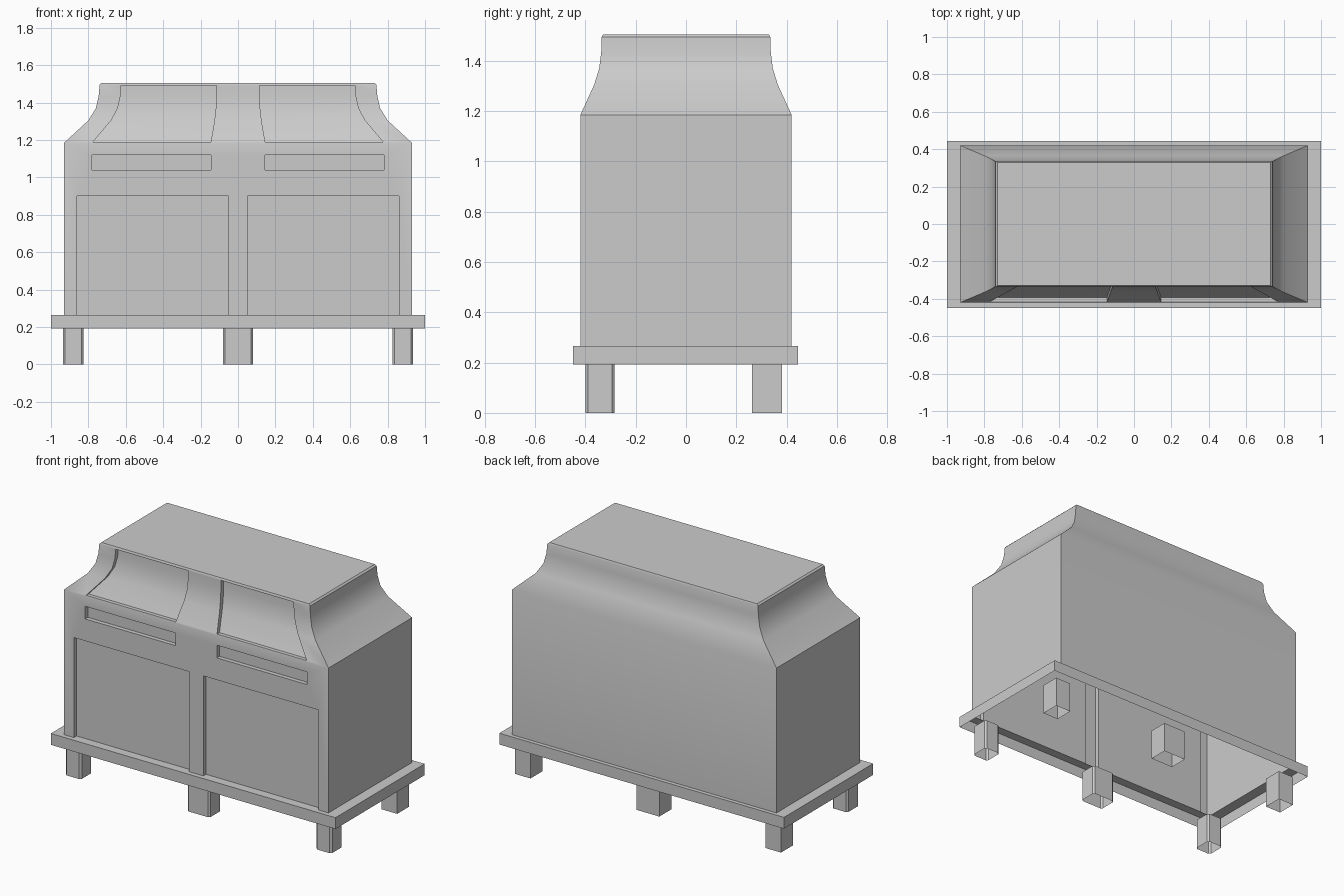
import bpy, bmesh, math

if "Cube" in bpy.data.objects:
    bpy.data.objects.remove(bpy.data.objects["Cube"])


def loft(name, rings, cap=(True, True)):
    """Skin a stack of equal-length vertex rings, optionally capped."""
    bm = bmesh.new()
    loops = [[bm.verts.new(p) for p in r] for r in rings]
    n = len(loops[0])
    for a, b in zip(loops, loops[1:]):
        for i in range(n):
            j = (i + 1) % n
            bm.faces.new((a[i], a[j], b[j], b[i]))
    if cap[0]:
        bm.faces.new(loops[0][::-1])
    if cap[1]:
        bm.faces.new(loops[-1])
    if all(cap):
        bmesh.ops.recalc_face_normals(bm, faces=bm.faces)
    me = bpy.data.meshes.new(name)
    bm.to_mesh(me)
    bm.free()
    ob = bpy.data.objects.new(name, me)
    bpy.context.collection.objects.link(ob)
    return ob


def rect(x0, x1, y0, y1, z):
    return [(x0, y0, z), (x1, y0, z), (x1, y1, z), (x0, y1, z)]


def activate(ob):
    bpy.ops.object.select_all(action='DESELECT')
    ob.select_set(True)
    bpy.context.view_layer.objects.active = ob


# Cabinet body: straight walls with a flared shoulder (half x, half y, z)
profile = [(0.93, 0.42, 1.185), (0.80, 0.365, 1.305), (0.76, 0.345, 1.37),
           (0.745, 0.337, 1.435), (0.74, 0.335, 1.495)]
levels = [(0.93, 0.42, 0.265)] + profile + [(0.73, 0.33, 1.505)]
body = loft("cabinet_body", [rect(-x, x, -y, y, z) for x, y, z in levels])

# Recesses in the front: doors, drawers and curved upper panels
DEPTH = 0.027
cutters = []
for s in (-1, 1):
    for name, xa, xb, z0, z1 in (("door", 0.05, 0.86, 0.2, 0.90),
                                 ("drawer", 0.145, 0.78, 1.04, 1.12)):
        x0, x1 = sorted((s * xa, s * xb))
        cutters.append(loft(name + "_cutter",
                            [rect(x0, x1, -0.6, -0.42 + DEPTH, z) for z in (z0, z1)]))
    rings = []
    for k, (_, y, z) in enumerate(profile):
        t = (y - 0.335) / 0.085
        x0, x1 = sorted((s * (0.115 + 0.03 * t), s * (0.625 + 0.15 * t)))
        z += 0.005 if k == 0 else (-0.004 if k == 4 else 0)
        rings.append(rect(x0, x1, -0.6, -y + DEPTH, z))
    cutters.append(loft("upper_panel_cutter", rings))

activate(body)
for c in cutters:
    c.hide_render = True
    m = body.modifiers.new("recess", 'BOOLEAN')
    m.operation, m.solver, m.object = 'DIFFERENCE', 'EXACT', c
    bpy.ops.object.modifier_apply(modifier=m.name)
for c in cutters:
    bpy.data.objects.remove(c)

# The body is a shell, open underneath
bm = bmesh.new()
bm.from_mesh(body.data)
under = [f for f in bm.faces
         if f.normal.z < -0.9 and f.calc_center_median().z < 0.3]
bmesh.ops.delete(bm, geom=under, context='FACES')
bm.to_mesh(body.data)
bm.free()
activate(body)
bpy.ops.object.shade_smooth_by_angle(angle=math.radians(30))

# Base rim: outer skirt and a top ledge reaching in to the walls
loft("base_rim", [rect(-1, 1, -0.45, 0.445, 0.193),
                  rect(-1, 1, -0.45, 0.445, 0.265),
                  rect(-0.93, 0.93, -0.42 + DEPTH, 0.42, 0.265)], (False, False))


# Legs: hollow tubes, front ones with chamfered upright edges
def leg(name, x, y, hx, hy, c):
    pts = []
    for sx, sy, flip in ((-1, -1, 0), (1, -1, 1), (1, 1, 0), (-1, 1, 1)):
        pair = [(x + sx * hx, y + sy * (hy - c)), (x + sx * (hx - c), y + sy * hy)]
        if c == 0:
            pair = pair[:1]
        pts += pair[::-1] if flip else pair
    loft(name, [[(px, py, z) for px, py in pts] for z in (0, 0.195)], (False, False))


for side, x, hx in (("left", -0.88, 0.055), ("middle", 0, 0.08), ("right", 0.88, 0.055)):
    leg("front_leg_" + side, x, -0.342, hx, 0.058, 0.011)
    leg("back_leg_" + side, x, 0.322, hx, 0.06, 0)
